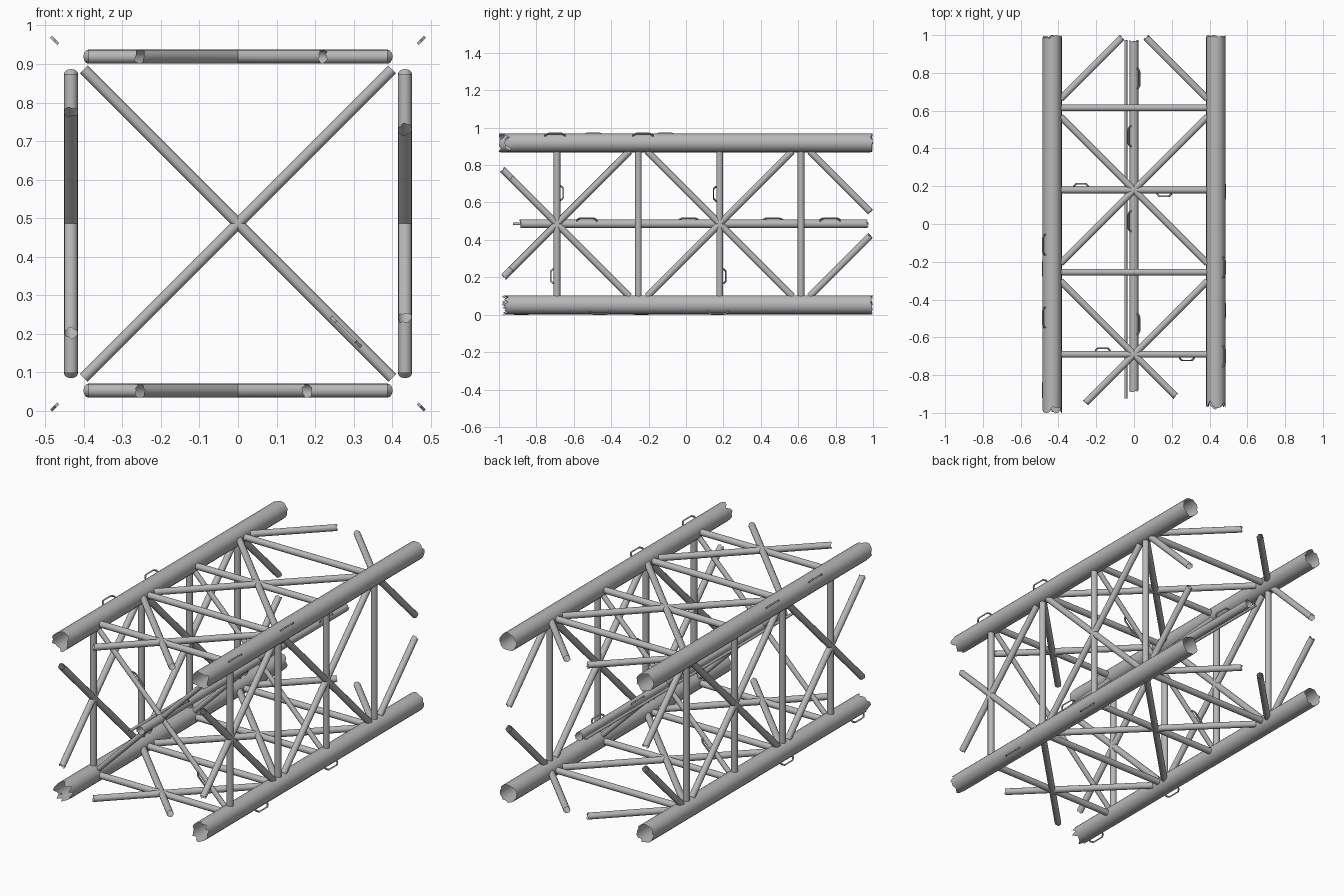
import bpy
import bmesh
import math
import random
from mathutils import Vector

random.seed(4)
if "Cube" in bpy.data.objects:
    bpy.data.objects.remove(bpy.data.objects["Cube"], do_unlink=True)

grey = bpy.data.materials.new("light_grey_metal")
grey.use_nodes = True
colour = (0.48, 0.48, 0.48, 1)
grey.diffuse_color = colour
grey.node_tree.nodes["Principled BSDF"].inputs["Base Color"].default_value = colour

MID = 0.486            # height of the long axis
HALF = 0.433           # half the chord spacing
CHORD_R, BRACE_R, CROSS_R, CORE_R = 0.051, 0.018, 0.014, 0.023
REACH = HALF - 0.045   # braces stop at the chord skin
STATIONS = [-0.69, -0.255, 0.18, 0.615]
BAY = 0.435


def sweep(name, path, radius, sides=16, tear=(0, 0)):
    """Open tube along a path; tear roughens the start and end rims."""
    path = [Vector(p) for p in path]
    bm = bmesh.new()
    rings = []
    last = len(path) - 1
    chord = (path[-1] - path[0]).normalized()
    helper = Vector((0, 0, 1)) if abs(chord.z) < 0.9 else Vector((1, 0, 0))
    for i, p in enumerate(path):
        t = (path[min(i + 1, last)] - path[max(i - 1, 0)]).normalized()
        ref = helper if abs(t.dot(helper)) < 0.95 else chord
        u = t.cross(ref).normalized()
        v = t.cross(u)
        rough = tear[0] if i == 0 else tear[1] if i == last else 0
        ring = []
        for j in range(sides):
            a = math.tau * j / sides
            slip = t * random.uniform(-rough, rough)
            ring.append(bm.verts.new(p + (u * math.cos(a) + v * math.sin(a)) * radius + slip))
        rings.append(ring)
    for r0, r1 in zip(rings, rings[1:]):
        for j in range(sides):
            k = (j + 1) % sides
            bm.faces.new((r0[j], r0[k], r1[k], r1[j])).smooth = True
    mesh = bpy.data.meshes.new(name)
    bm.to_mesh(mesh)
    bm.free()
    mesh.materials.append(grey)
    obj = bpy.data.objects.new(name, mesh)
    bpy.context.collection.objects.link(obj)
    return obj


def handle(name, base, along, out):
    """Bevelled grab handle standing on a tube skin."""
    base, along, out = Vector(base), Vector(along).normalized(), Vector(out).normalized()
    half = [(0.053, -0.004), (0.053, 0.007), (0.036, 0.019)]
    shape = [(-a, h) for a, h in half] + [(a, h) for a, h in reversed(half)]
    path = [base + along * a + out * h for a, h in shape]
    # sweep each straight run so the bends stay crisp
    bm = bmesh.new()
    for p, q in zip(path, path[1:]):
        t = (q - p).normalized()
        side = along.cross(out)
        up = t.cross(side)
        ends = [[bm.verts.new(c + (side * x + up * y) * 0.0035)
                 for x, y in ((1, 1), (1, -1), (-1, -1), (-1, 1))] for c in (p, q)]
        for j in range(4):
            k = (j + 1) % 4
            bm.faces.new((ends[0][j], ends[0][k], ends[1][k], ends[1][j]))
    bmesh.ops.recalc_face_normals(bm, faces=bm.faces)
    mesh = bpy.data.meshes.new(name)
    bm.to_mesh(mesh)
    bm.free()
    mesh.materials.append(grey)
    bpy.context.collection.objects.link(bpy.data.objects.new(name, mesh))


# Four main chords with torn ends, and their outward-facing handles
chords = {
    "top_right": (-1, 1, -0.985, (-0.11, -0.495)),
    "top_left": (1, 1, -0.955, (-0.23, -0.70)),
    "bottom_right": (-1, -1, -0.965, (-0.24, -0.88)),
    "bottom_left": (1, -1, -0.965, (0.17, -0.46)),
}
for label, (sx, sz, front, spots) in chords.items():
    x, z = sx * HALF, MID + sz * HALF
    sweep("chord_" + label, [(x, front, z), (x, -0.9, z), (x, 0.95, z), (x, 0.99, z)],
          CHORD_R, 20, (0.02, 0.01))
    for y in spots:
        out = Vector((sx, 0, sz)).normalized()
        handle("chord_handle_" + label, Vector((x, y, z)) + out * CHORD_R, (0, 1, 0), out)

# Lattice on the four sides: crossbars, full X bay and the broken end bays
sides = {
    "top": (lambda a, y: (a, y, MID + HALF), {-1: 0.255, 1: 0.22}),
    "bottom": (lambda a, y: (a, y, MID - HALF), {-1: 0.255, 1: 0.18}),
    "left": (lambda a, y: (HALF, y, MID + a), {-1: 0.245, 1: 0.245}),
    "right": (lambda a, y: (-HALF, y, MID + a), {-1: 0.285, 1: 0.29}),
}
for label, (at, stubs) in sides.items():
    for y in STATIONS:
        sweep("crossbar_" + label, [at(-REACH, y), at(REACH, y)], BRACE_R)
    first, second = STATIONS[0], STATIONS[2]
    third = second + 2 * BAY
    for s in (-1, 1):
        sweep("diagonal_" + label,
              [at(-s * REACH, second - REACH), at(s * REACH, second + REACH)], BRACE_R)
        stub = stubs[-s]
        sweep("front_diagonal_" + label,
              [at(-s * stub, first - stub), at(s * REACH, first + REACH)],
              BRACE_R, tear=(0.006, 0))
        sweep("rear_diagonal_" + label,
              [at(s * REACH, third - REACH), at(s * 0.065, third - 0.065)],
              BRACE_R, tear=(0, 0.006))

# Inner cross braces with handles on the front and rear of their tubes
TIP = HALF - 0.033
for y in (STATIONS[0], STATIONS[2]):
    for s in (-1, 1):
        sweep("inner_cross_brace", [(-TIP, y, MID - s * TIP), (TIP, y, MID + s * TIP)], CROSS_R)
for x, station, slope, facing in ((0.28, 0, -1, -1), (-0.165, 0, -1, 1),
                                  (0.16, 2, 1, -1), (-0.28, 2, 1, 1)):
    handle("brace_handle", (x, STATIONS[station] + facing * CROSS_R, MID + slope * x),
           (1, 0, slope), (0, facing, 0))

# Central conduit, thin cable beside it, and conduit handles
sweep("central_conduit", [(0, -0.885, MID), (0, 0.97, MID)], CORE_R, 16, (0.006, 0.006))
sweep("side_cable", [(-0.043, -0.925, MID), (-0.043, 0.975, MID)], 0.008, 10)
for y, sx in ((0.77, 1), (-0.53, 1), (0.465, -1), (0.015, -1)):
    out = Vector((sx, 0, 1)).normalized()
    handle("conduit_handle", Vector((0, y, MID)) + out * CORE_R, (0, 1, 0), out)
